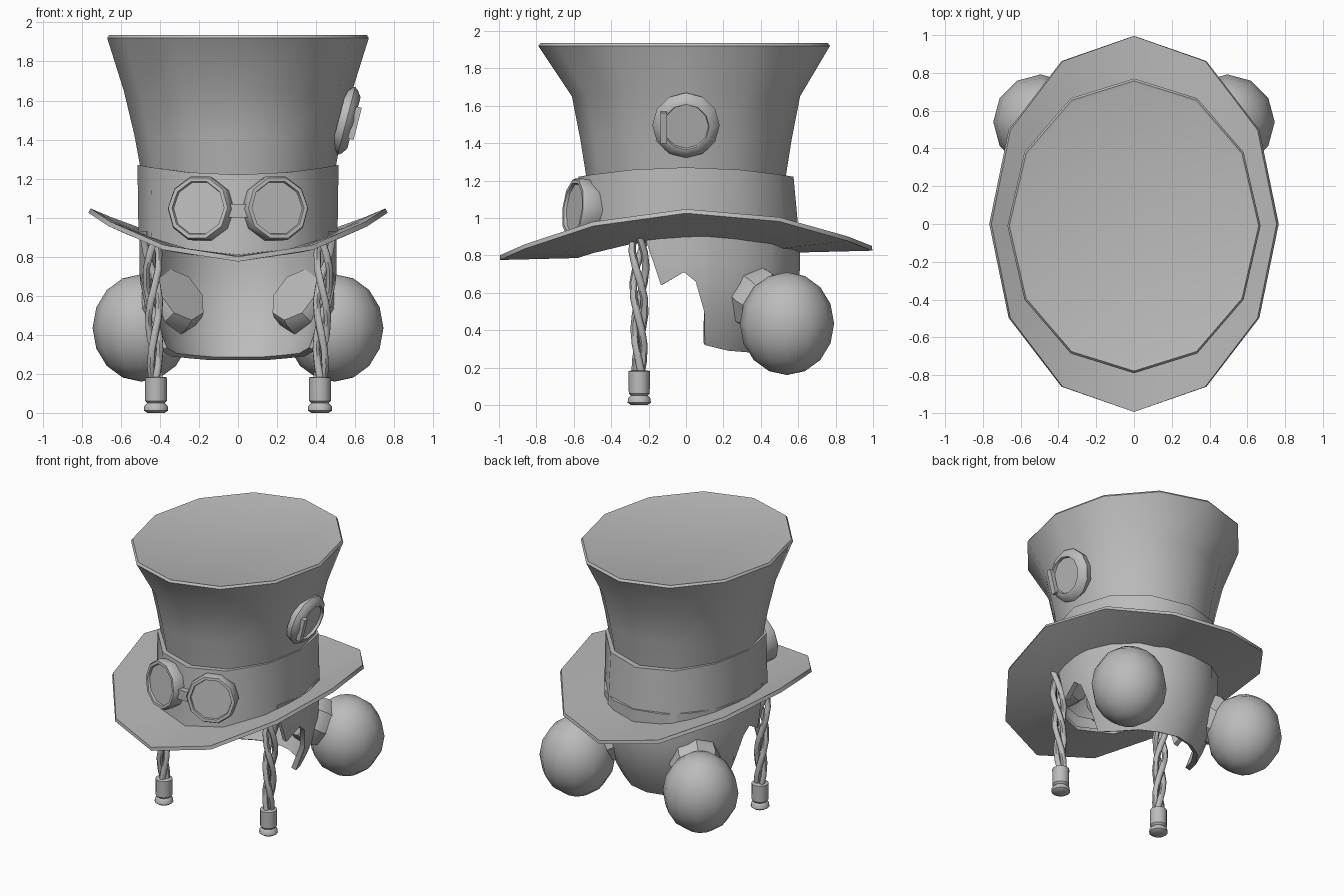
import bpy, bmesh, math
from mathutils import Vector

cube = bpy.data.objects.get("Cube")
if cube:
    bpy.data.objects.remove(cube, do_unlink=True)

GREY = (0.5, 0.5, 0.5, 1)
grey = bpy.data.materials.new("plain grey")
grey.use_nodes = True
grey.diffuse_color = GREY
grey.node_tree.nodes["Principled BSDF"].inputs["Base Color"].default_value = GREY


def finish(obj, angle=45, thickness=0):
    """Apply thickness, material and smooth shading."""
    bpy.ops.object.select_all(action='DESELECT')
    obj.select_set(True)
    bpy.context.view_layer.objects.active = obj
    if thickness:
        mod = obj.modifiers.new("thickness", 'SOLIDIFY')
        mod.thickness = thickness
        mod.offset = -1
        bpy.ops.object.modifier_apply(modifier=mod.name)
    obj.data.materials.clear()
    obj.data.materials.append(grey)
    bpy.ops.object.shade_smooth_by_angle(angle=math.radians(angle))
    return obj


def loft(name, rings, closed=True, cap_start=False, cap_end=False, angle=45, thickness=0):
    """Skin a list of equal-length point rings."""
    bm = bmesh.new()
    rows = [[bm.verts.new(p) for p in ring] for ring in rings]
    n = len(rows[0])
    for a, b in zip(rows, rows[1:]):
        for i in range(n if closed else n - 1):
            j = (i + 1) % n
            bm.faces.new((a[i], a[j], b[j], b[i]))
    if cap_start:
        bm.faces.new(rows[0][::-1])
    if cap_end:
        bm.faces.new(rows[-1])
    if closed and cap_start and cap_end:
        bmesh.ops.recalc_face_normals(bm, faces=bm.faces)
    mesh = bpy.data.meshes.new(name)
    bm.to_mesh(mesh)
    bm.free()
    obj = bpy.data.objects.new(name, mesh)
    bpy.context.collection.objects.link(obj)
    return finish(obj, angle, thickness)


def oval(rx, ry, height, y=0, n=12):
    """Oval ring; height is a number or a function of x and y."""
    pts = []
    for i in range(n):
        a = math.tau * i / n
        px, py = rx * math.cos(a), ry * math.sin(a) + y
        pts.append((px, py, height(px, py) if callable(height) else height))
    return pts


def lathe(name, profile, centre, axis, n=12, angle=40):
    """Turn (radius, distance) pairs around an axis."""
    turn = Vector(axis).to_track_quat('Z', 'Y')
    rings = [[Vector(centre) + turn @ Vector(p) for p in oval(r, r, h, n=n)] for r, h in profile]
    return loft(name, rings, cap_start=True, cap_end=True, angle=angle)


def brim_height(x, y):
    return 0.825 + 0.025 * y + 0.39 * x * x


def band_height(x, y):
    return 1.22 + 0.19 * x * x


# Hat: brim, band and flared crown
loft("hat_brim", [oval(0.755, 0.995, brim_height), oval(0.63, 0.8, brim_height),
                  oval(0.48, 0.58, brim_height)], thickness=0.025)
loft("hat_band", [oval(0.51, 0.61, brim_height), oval(0.515, 0.575, band_height),
                  oval(0.48, 0.52, band_height)])
loft("hat_crown", [oval(0.49, 0.53, 1.2), oval(0.53, 0.565, 1.42), oval(0.585, 0.61, 1.65),
                   oval(0.67, 0.78, 1.92, -0.01), oval(0.66, 0.768, 1.935, -0.01),
                   oval(0.645, 0.75, 1.93, -0.01)], cap_end=True)

# Scalp hidden inside the hat
loft("scalp", [oval(0.48 * math.cos(a), 0.57 * math.cos(a), 0.88 + 0.32 * math.sin(a))
               for a in (0, 0.4, 0.8, 1.2, 1.5)], cap_end=True)

# Back hair shell: (angle from the back, lower edge height)
hem = [(0, 0.27), (22, 0.27), (42, 0.28), (62, 0.29), (79, 0.32), (81, 0.5),
       (86, 0.66), (92, 0.71), (104, 0.64), (112, 0.88)]
hem = [(-a, z) for a, z in hem[:0:-1]] + hem


def hair_point(deg, z):
    a = math.radians(deg)
    drop = max(0, 0.75 - z)
    r = 1 - 1.1 * drop ** 2
    return (-0.505 * r * math.sin(a), 0.01 + 0.6 * r * math.cos(a), z)


rows = 7
loft("back_hair", [[hair_point(d, 0.93 + (z - 0.93) * k / rows) for d, z in hem]
                   for k in range(rows, -1, -1)], closed=False, thickness=0.035)

for s, side in ((1, "left"), (-1, "right")):
    # Bun and its collar
    bun = Vector((s * 0.495, 0.54, 0.435))
    root = Vector((s * 0.29, 0.33, 0.605))
    lathe(side + "_bun_collar", [(0.15, 0), (0.165, 0.03), (0.175, 0.1), (0.14, 0.2)],
          root, bun - root, n=8)
    bpy.ops.mesh.primitive_uv_sphere_add(segments=12, ring_count=8, radius=1, location=bun)
    ball = bpy.context.object
    ball.name = side + "_bun"
    ball.scale = (0.25, 0.252, 0.275)
    finish(ball, 60)

    # Braid of three twisted strands
    for k in range(3):
        curve = bpy.data.curves.new(side + "_braid_strand", 'CURVE')
        curve.dimensions = '3D'
        curve.bevel_depth = 0.02
        curve.bevel_resolution = 1
        line = curve.splines.new('POLY')
        steps = 10
        line.points.add(steps - 1)
        for i, p in enumerate(line.points):
            t = i / (steps - 1)
            a = math.tau * (k / 3 + 1.1 * t)
            r = 0.04 - 0.018 * t
            p.co = (s * (0.445 - 0.025 * t + r * math.cos(a)),
                    -0.25 + r * math.sin(a), 0.9 - 0.74 * t, 1)
        strand = bpy.data.objects.new(side + "_braid_strand", curve)
        bpy.context.collection.objects.link(strand)
        bpy.ops.object.select_all(action='DESELECT')
        strand.select_set(True)
        bpy.context.view_layer.objects.active = strand
        bpy.ops.object.convert(target='MESH')
        finish(bpy.context.object, 60)
    lathe(side + "_braid_end", [(0.045, 0), (0.062, 0.012), (0.06, 0.035), (0.045, 0.05),
                                (0.056, 0.062), (0.057, 0.18), (0.045, 0.185)],
          (s * 0.42, -0.25, 0), (0, 0, 1))

    # Goggle cup with recessed lens
    lathe(side + "_goggle", [(0.13, -0.2), (0.165, -0.1), (0.172, -0.02), (0.162, 0),
                             (0.142, 0), (0.138, -0.015)],
          (s * 0.205, -0.605, 1.05), (s * 0.34, -0.93, 0.1), n=10)

# Bridge between the goggles
bpy.ops.mesh.primitive_cube_add(size=1, location=(0, -0.61, 1.035))
bridge = bpy.context.object
bridge.name = "goggle_bridge"
bridge.scale = (0.13, 0.04, 0.07)
finish(bridge)

# Round gauge on the left side of the crown, with a small clasp
out = Vector((0.965, 0, -0.25))
hub = Vector((0.555, 0, 1.495))
lathe("side_gauge", [(0.17, -0.04), (0.18, 0), (0.165, 0.02), (0.135, 0.04),
                     (0.125, 0.04), (0.12, 0.022)], hub, out)
bpy.ops.mesh.primitive_cube_add(size=1, location=hub + out * 0.045 + Vector((0, -0.12, 0)))
clasp = bpy.context.object
clasp.name = "gauge_clasp"
clasp.rotation_euler = (0, math.atan2(0.25, 0.965), 0)
clasp.scale = (0.03, 0.035, 0.17)
finish(clasp)
